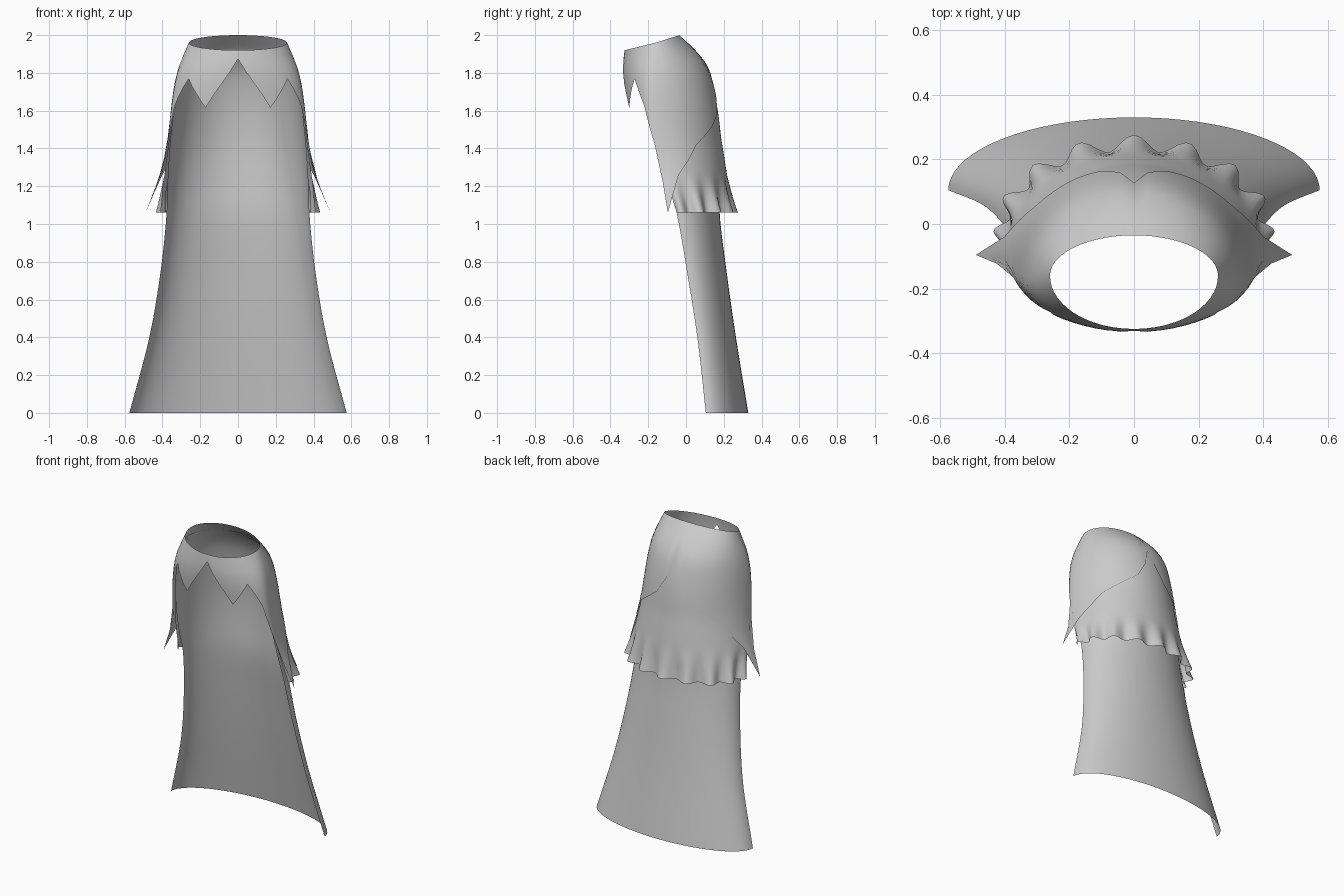
import bpy
import math
from mathutils import Vector

if "Cube" in bpy.data.objects:
    bpy.data.objects.remove(bpy.data.objects["Cube"])

# Body rings: height, half width, back y, side y, front y
RINGS = [
    (0.00, 0.575, 0.330, 0.105, 0.0),
    (0.40, 0.475, 0.270, 0.060, 0.0),
    (0.75, 0.420, 0.225, 0.005, -0.1),
    (1.06, 0.392, 0.192, -0.050, -0.2),
    (1.22, 0.387, 0.195, -0.100, -0.25),
    (1.40, 0.376, 0.196, -0.145, -0.28),
    (1.56, 0.360, 0.182, -0.170, -0.31),
    (1.72, 0.340, 0.152, -0.178, -0.33),
    (1.82, 0.317, 0.112, -0.172, -0.335),
    (1.89, 0.290, 0.050, -0.165, -0.332),
    (1.96, 0.260, -0.035, -0.160, -0.325),
]

# Mantle hem: angle from the back, height
HEM = [(0, 1.79), (7, 1.68), (17, 1.58), (30, 1.52), (54, 1.42), (75, 1.26),
       (87, 1.06), (91, 1.22), (97, 1.42), (108, 1.62), (127.5, 1.775),
       (151, 1.615), (165, 1.75), (180, 1.905)]


def ring_at(t):
    """Smoothly interpolated ring values at height t."""
    n = len(RINGS)
    i = max(k for k in range(n - 1) if RINGS[k][0] <= t + 1e-9)
    p, q = RINGS[i], RINGS[i + 1]
    h = q[0] - p[0]
    s = (t - p[0]) / h

    def slope(k, c):
        a, b = RINGS[max(k - 1, 0)], RINGS[min(k + 1, n - 1)]
        return (b[c] - a[c]) / (b[0] - a[0]) * h

    return [(2*s**3 - 3*s*s + 1) * p[c] + (s**3 - 2*s*s + s) * slope(i, c)
            + (3*s*s - 2*s**3) * q[c] + (s**3 - s*s) * slope(i + 1, c)
            for c in range(1, 5)]


def body(deg, t, out=0.0):
    """Point on the body at an angle from the back and a height."""
    a = math.radians(deg)
    w, back, side, front = ring_at(t)
    depth = back - side if abs(deg) <= 90 else side - front
    x, y = w * math.sin(a), side + depth * math.cos(a)
    tilt = 0.04 * math.cos(a) * max(0.0, (t - 1.7) / 0.26)
    return Vector((x + out * math.sin(a), y + out * math.cos(a), t + tilt))


def flare(deg, t):
    """Outward spread of the short layers toward their hem."""
    f = max(0.0, (1.47 - t) / 0.41) ** 1.3
    return f * (0.028 + 0.042 * max(0.0, math.cos(math.radians(deg))))


def sheet(name, columns, closed=False):
    """Quad sheet from equal columns of points."""
    rows, n = len(columns[0]), len(columns)
    faces = []
    for i in range(n if closed else n - 1):
        j = (i + 1) % n
        for k in range(rows - 1):
            faces.append((i*rows + k, i*rows + k + 1, j*rows + k + 1, j*rows + k))
    mesh = bpy.data.meshes.new(name)
    mesh.from_pydata([p for c in columns for p in c], [], faces)
    mesh.materials.append(cloth)
    mesh.shade_smooth()
    obj = bpy.data.objects.new(name, mesh)
    bpy.context.collection.objects.link(obj)
    return obj


def steps(top, bottom, n):
    return [top + (bottom - top) * k / n for k in range(n + 1)]


cloth = bpy.data.materials.new("grey cloth")
cloth.diffuse_color = (0.6, 0.6, 0.6, 1)
cloth.use_nodes = True
cloth.node_tree.nodes["Principled BSDF"].inputs["Base Color"].default_value = cloth.diffuse_color

# Mantle: closed around the neck, pointed hem with flared side tips
half = []
for (a0, z0), (a1, z1) in zip(HEM, HEM[1:]):
    n = max(1, round((a1 - a0) / 6))
    half += [(a0 + (a1 - a0) * k / n, z0 + (z1 - z0) * k / n) for k in range(n)]
half.append(HEM[-1])
hem = half + [(-a, z) for a, z in reversed(half[1:-1])]


def mantle_point(a, t):
    p = body(a, t, flare(a, t))
    tip = max(0.0, (1.34 - t) / 0.28) ** 1.3
    return p + Vector((math.copysign(0.068 * tip, a), -0.06 * tip, 0))


sheet("mantle", [[mantle_point(a, t) for t in steps(1.96, z, 12)]
                 for a, z in hem], closed=True)


# Ruffled layer: open at the front, waves growing toward the hem
def ruffle_point(a, t):
    wave = max(0.0, (1.26 - t) / 0.20) ** 1.2 * 0.024
    wave *= math.cos(math.radians(a * 17)) - 0.1
    return body(a, t, flare(a, t) - 0.008 + wave)


sheet("ruffled_layer", [[ruffle_point(a, t) for t in steps(1.90, 1.06, 22)]
                        for a in steps(-90, 90, 72)])

# Long cape: open at the front, spreading to the ground
sheet("long_cape", [[body(a, t, -0.014 * min(1.0, t)) for t in steps(1.88, 0.0, 30)]
                    for a in steps(-90, 90, 36)])
